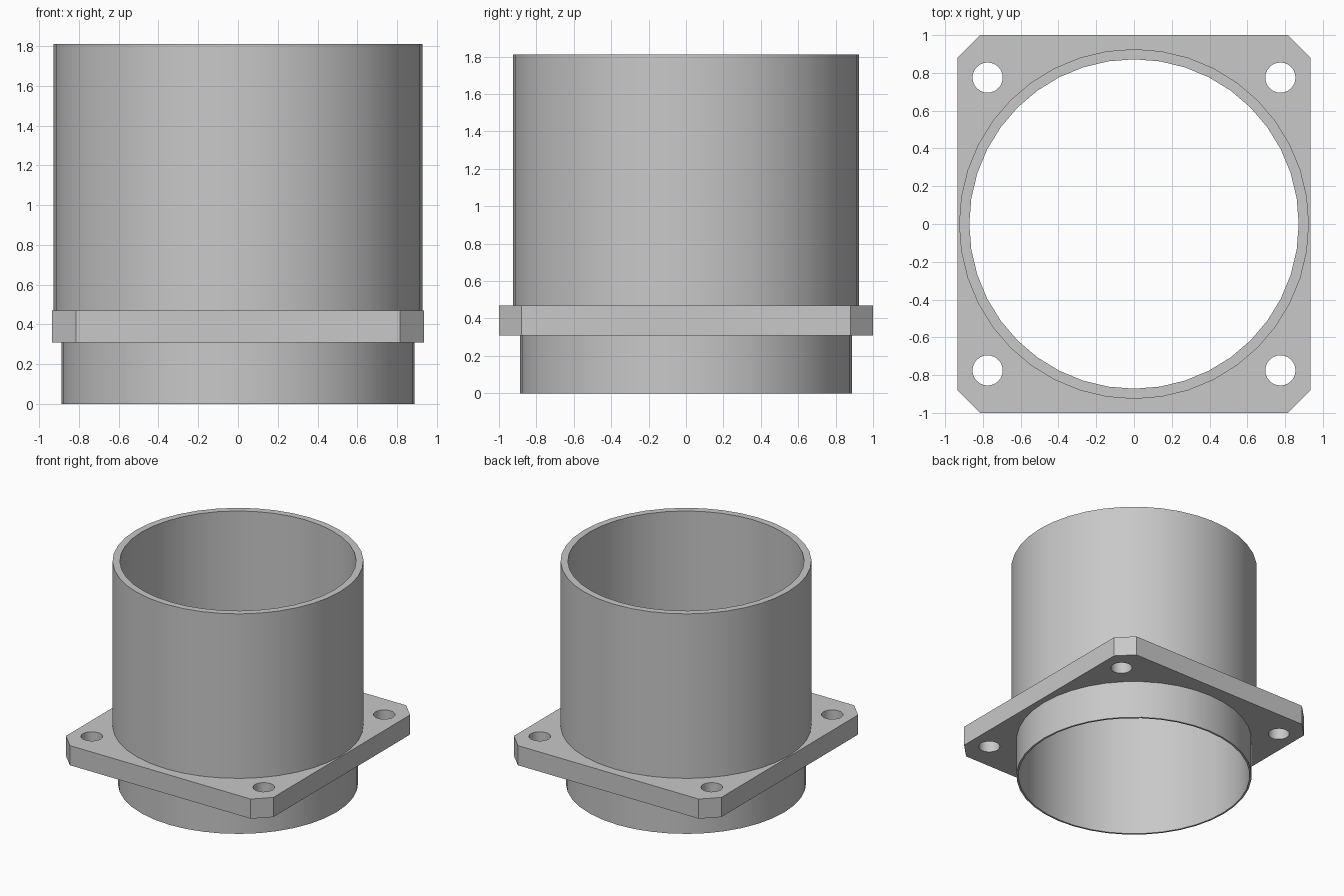
import bpy, bmesh, math

cube = bpy.data.objects.get("Cube")
if cube:
    bpy.data.objects.remove(cube, do_unlink=True)

SEGMENTS = 40
BORE, SPIGOT, BARREL = 0.872, 0.887, 0.926
FLANGE_BOTTOM, FLANGE_TOP, HEIGHT = 0.31, 0.47, 1.81

grey = bpy.data.materials.new("plain grey")
grey.use_nodes = True
grey.diffuse_color = (0.58, 0.58, 0.58, 1)
grey.node_tree.nodes["Principled BSDF"].inputs["Base Color"].default_value = grey.diffuse_color


def finish(bm, name):
    bmesh.ops.recalc_face_normals(bm, faces=bm.faces)
    mesh = bpy.data.meshes.new(name)
    bm.to_mesh(mesh)
    bm.free()
    mesh.materials.append(grey)
    obj = bpy.data.objects.new(name, mesh)
    bpy.context.collection.objects.link(obj)
    bpy.ops.object.select_all(action='DESELECT')
    obj.select_set(True)
    bpy.context.view_layer.objects.active = obj
    bpy.ops.object.shade_smooth_by_angle(angle=math.radians(30))
    return obj


def circle(radius, count, cx=0, cy=0):
    turns = [math.tau * i / count for i in range(count)]
    return [(cx + radius * math.cos(a), cy + radius * math.sin(a)) for a in turns]


def add_loop(bm, points, z):
    verts = [bm.verts.new((x, y, z)) for x, y in points]
    return [bm.edges.new((v, verts[i - 1])) for i, v in enumerate(verts)]


# Stepped open tube: narrow spigot below, wide barrel above
middle = (FLANGE_BOTTOM + FLANGE_TOP) / 2
profile = [(BORE, 0), (SPIGOT, 0), (SPIGOT, middle),
           (BARREL, middle), (BARREL, HEIGHT), (BORE, HEIGHT)]
bm = bmesh.new()
rings = [[bm.verts.new((x, y, z)) for x, y in circle(r, SEGMENTS)] for r, z in profile]
for k, ring in enumerate(rings):
    inner = rings[k - 1]
    for i in range(SEGMENTS):
        bm.faces.new((inner[i - 1], inner[i], ring[i], ring[i - 1]))
finish(bm, "tube")

# Mounting flange with cut corners, four bolt holes and a central opening
HALF_X, HALF_Y, CUT = 0.935, 1.0, 0.12
outline = []
for sx, sy in ((1, 1), (-1, 1), (-1, -1), (1, -1)):
    corner = [(sx * HALF_X, sy * (HALF_Y - CUT)), (sx * (HALF_X - CUT), sy * HALF_Y)]
    outline += corner if sx * sy > 0 else corner[::-1]

bm = bmesh.new()
edges = add_loop(bm, outline, FLANGE_BOTTOM)
edges += add_loop(bm, circle((BORE + SPIGOT) / 2, SEGMENTS), FLANGE_BOTTOM)
for sx in (-1, 1):
    for sy in (-1, 1):
        edges += add_loop(bm, circle(0.08, 24, sx * 0.775, sy * 0.775), FLANGE_BOTTOM)
bmesh.ops.triangle_fill(bm, edges=edges, use_beauty=True, normal=(0, 0, 1))
extruded = bmesh.ops.extrude_face_region(bm, geom=bm.faces[:], use_keep_orig=True)
top = [v for v in extruded["geom"] if isinstance(v, bmesh.types.BMVert)]
bmesh.ops.translate(bm, verts=top, vec=(0, 0, FLANGE_TOP - FLANGE_BOTTOM))
finish(bm, "mounting_flange")
